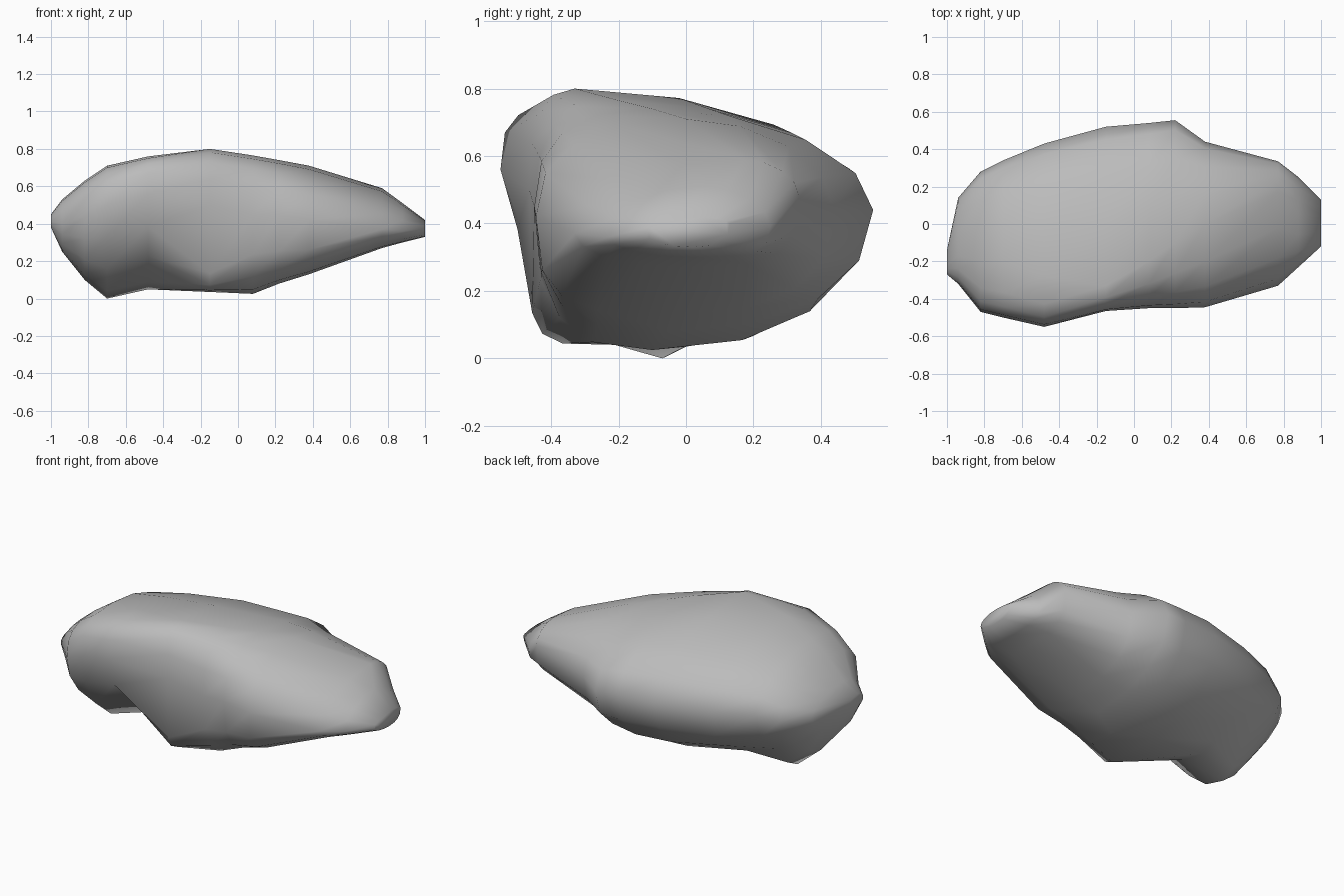
import bpy, bmesh
from math import sin, cos, pi
from mathutils import Vector

cube = bpy.data.objects.get("Cube")
if cube:
    bpy.data.objects.remove(cube)

stone = bpy.data.materials.new("stone_grey")
stone.use_nodes = True
grey = (0.5, 0.5, 0.5, 1)
stone.diffuse_color = grey
stone.node_tree.nodes["Principled BSDF"].inputs["Base Color"].default_value = grey

# Cross-sections along x: front, top, back and bottom extremes as (y, z), then
# the fullness of the upper front, lower front and lower back quarters
SECTIONS = [
    (-1, (-.27, .41), (-.22, .45), (-.14, .42), (-.22, .38), 2, 2, 2),
    (-.94, (-.32, .4), (-.17, .53), (.14, .42), (-.18, .25), 2.5, 2, 1.6),
    (-.82, (-.47, .44), (-.2, .63), (.28, .42), (-.12, .1), 3, 1.8, 1.4),
    (-.7, (-.5, .5), (-.2, .71), (.34, .45), (-.07, 0), 3.2, 1.8, 1.8),
    (-.48, (-.55, .56), (-.28, .76), (.43, .45), (.05, .045), 3.2, 1.8, 2),
    (-.15, (-.465, .5), (-.33, .8), (.52, .45), (0, .035), 2.5, 8, 2),
    (.08, (-.45, .45), (-.2, .765), (.54, .45), (-.1, .025), 2.6, 2.8, 2.2),
    (.22, (-.45, .45), (-.1, .74), (.555, .44), (-.05, .08), 2.5, 3, 2.2),
    (.38, (-.445, .42), (0, .71), (.44, .44), (-.05, .13), 2.4, 3.2, 2.5),
    (.77, (-.33, .37), (.17, .59), (.335, .48), (0, .27), 2, 2, 3.2),
    (.88, (-.23, .36), (.05, .51), (.25, .39), (.02, .3), 2, 2, 3),
    (1, (-.12, .37), (0, .42), (.13, .4), (.02, .33), 2, 2, 2.5),
]
STEPS = 4


def quarter(side, pole, power, outward):
    """Points of a superellipse quarter between a side and a pole extreme."""
    points = []
    for i in range(STEPS):
        a = pi / 2 * i / STEPS
        if not outward:
            a = pi / 2 - a
        c, s = cos(a) ** (2 / power), sin(a) ** (2 / power)
        points.append((pole[0] + (side[0] - pole[0]) * c,
                       side[1] + (pole[1] - side[1]) * s))
    return points


def ring(bm, section):
    x, front, top, back, bottom, up_front, low_front, low_back = section
    outline = (quarter(front, top, up_front, True) + quarter(back, top, 1.9, False)
               + quarter(back, bottom, low_back, True)
               + quarter(front, bottom, low_front, False))
    return [bm.verts.new((x, y, z)) for y, z in outline]


def dent(bm, centre, radius, push):
    """Press a soft hollow into the surface."""
    for v in bm.verts:
        reach = (v.co - Vector(centre)).length / radius
        if reach < 1:
            v.co += Vector(push) * (1 - reach ** 2)


# Boulder body lofted through the sections
bm = bmesh.new()
rings = [ring(bm, section) for section in SECTIONS]
for a, b in zip(rings, rings[1:]):
    for i in range(len(a)):
        j = (i + 1) % len(a)
        bm.faces.new((a[i], a[j], b[j], b[i]))
bm.faces.new(rings[0])
bm.faces.new(rings[-1])

# Hollows under the back and under the front
dent(bm, (-.6, .21, .12), .24, (0, -.13, .02))
dent(bm, (-.45, -.4, .12), .24, (0, .03, .02))

bmesh.ops.recalc_face_normals(bm, faces=bm.faces)
for face in bm.faces:
    face.smooth = True
mesh = bpy.data.meshes.new("boulder")
bm.to_mesh(mesh)
bm.free()
mesh.materials.append(stone)
boulder = bpy.data.objects.new("boulder", mesh)
bpy.context.collection.objects.link(boulder)
